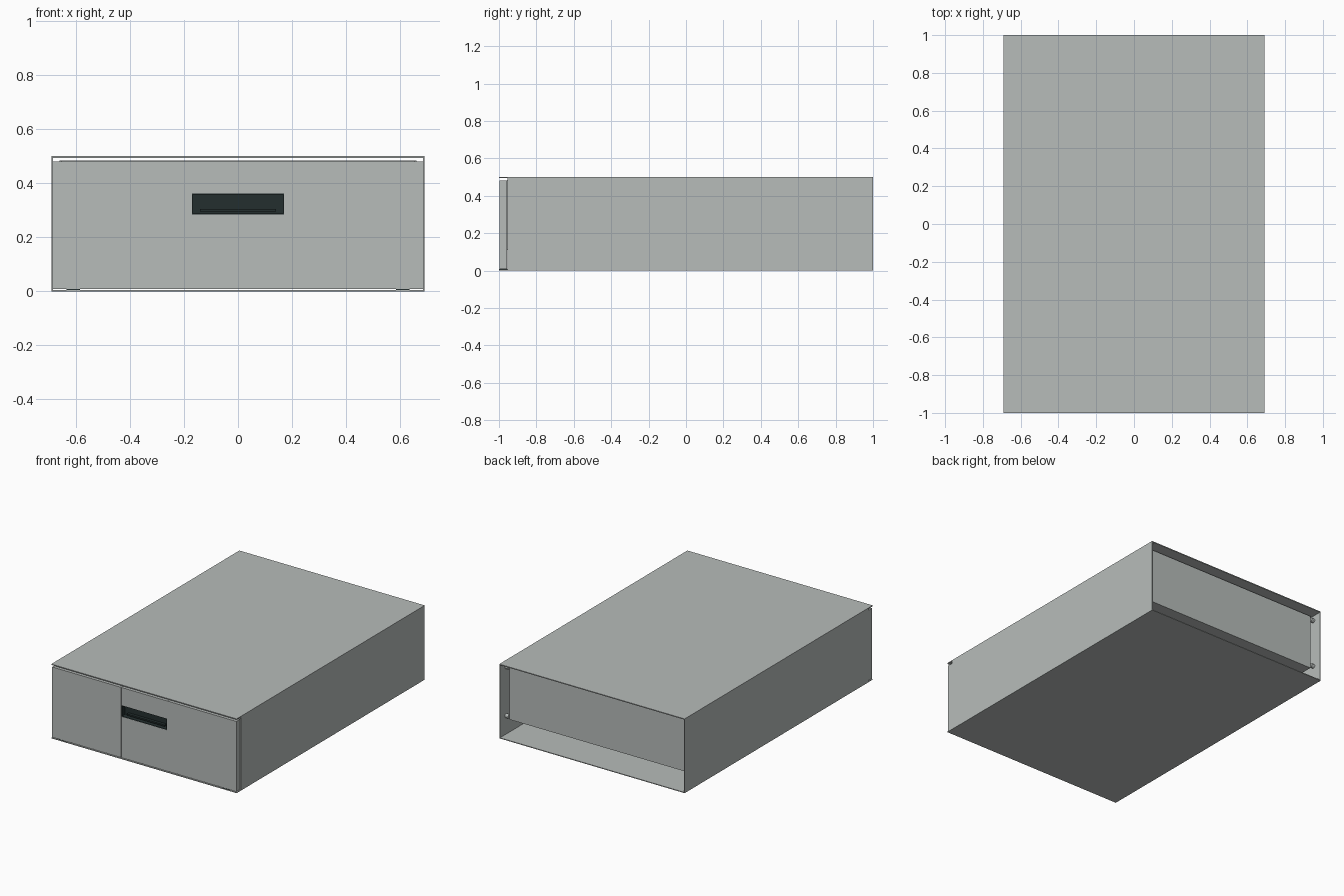
import bpy
import math

if "Cube" in bpy.data.objects:
    bpy.data.objects.remove(bpy.data.objects["Cube"])


def material(name, rgb):
    m = bpy.data.materials.new(name)
    m.diffuse_color = (*rgb, 1)
    m.use_nodes = True
    m.node_tree.nodes["Principled BSDF"].inputs["Base Color"].default_value = m.diffuse_color
    return m


GREY = material("light grey metal", (0.474, 0.503, 0.491))
DARK = material("dark plastic", (0.017, 0.028, 0.028))


def box(name, x, y, z, mat=GREY):
    """Box from (min, max) pairs on each axis."""
    bpy.ops.mesh.primitive_cube_add(size=1)
    o = bpy.context.object
    o.name = name
    for v in o.data.vertices:
        v.co = [r[1] if c > 0 else r[0] for c, r in zip(v.co, (x, y, z))]
    o.data.materials.append(mat)
    return o


def mirrored_box(name, x, y, z, mat=GREY):
    box(name + "_right", x, y, z, mat)
    box(name + "_left", (-x[1], -x[0]), y, z, mat)


def bolt(name, x, y, z):
    bpy.ops.mesh.primitive_cylinder_add(
        vertices=12, radius=0.014, depth=0.024,
        location=(x, y, z), rotation=(0, math.pi / 2, 0))
    o = bpy.context.object
    o.name = name
    o.data.materials.append(GREY)
    bpy.ops.object.shade_smooth_by_angle()


# Open sheet-metal housing; top and floor reach over the drawer front
box("housing_top", (-0.69, 0.69), (-1, 1), (0.494, 0.5))
box("housing_floor", (-0.69, 0.69), (-1, 1), (0, 0.005))
mirrored_box("housing_side", (0.685, 0.69), (-0.955, 1), (0.005, 0.494))

# Drawer front in three strips, with a gap for the grip in the middle one
F = (-0.998, -0.956)
W = 0.17
mirrored_box("front_strip", (W + 0.001, 0.686), F, (0.009, 0.481))
box("front_middle_lower", (-W, W), F, (0.009, 0.285))
box("front_middle_upper", (-W, W), F, (0.361, 0.481))

# Recessed grip cup
box("grip_back", (-W, W), (-0.962, -0.956), (0.285, 0.361), DARK)
box("grip_floor", (-W, W), (-0.997, -0.962), (0.285, 0.288), DARK)
box("grip_ceiling", (-W, W), (-0.997, -0.962), (0.358, 0.361), DARK)
mirrored_box("grip_end", (W - 0.003, W), (-0.997, -0.962), (0.288, 0.358), DARK)
box("grip_ledge", (-0.14, 0.14), (-0.982, -0.962), (0.295, 0.305), DARK)

# Drawer tray behind the front
box("tray_back", (-0.66, 0.66), (0.928, 0.935), (0.11, 0.484))
box("tray_bottom", (-0.66, 0.66), (-0.956, 0.928), (0.11, 0.116))
mirrored_box("tray_side", (0.654, 0.66), (-0.956, 0.928), (0.116, 0.484))

# Slide rails and bolts between tray and housing
mirrored_box("slide_rail", (0.66, 0.685), (-0.9, 0.9), (0.25, 0.29))
for side in (-1, 1):
    for y in (-0.92, 0.935):
        for z in (0.13, 0.46):
            bolt("side_bolt", side * 0.673, y, z)

# Dark glide pads under the front
mirrored_box("glide_pad", (0.585, 0.635), (-0.999, -0.95), (0.004, 0.009), DARK)
